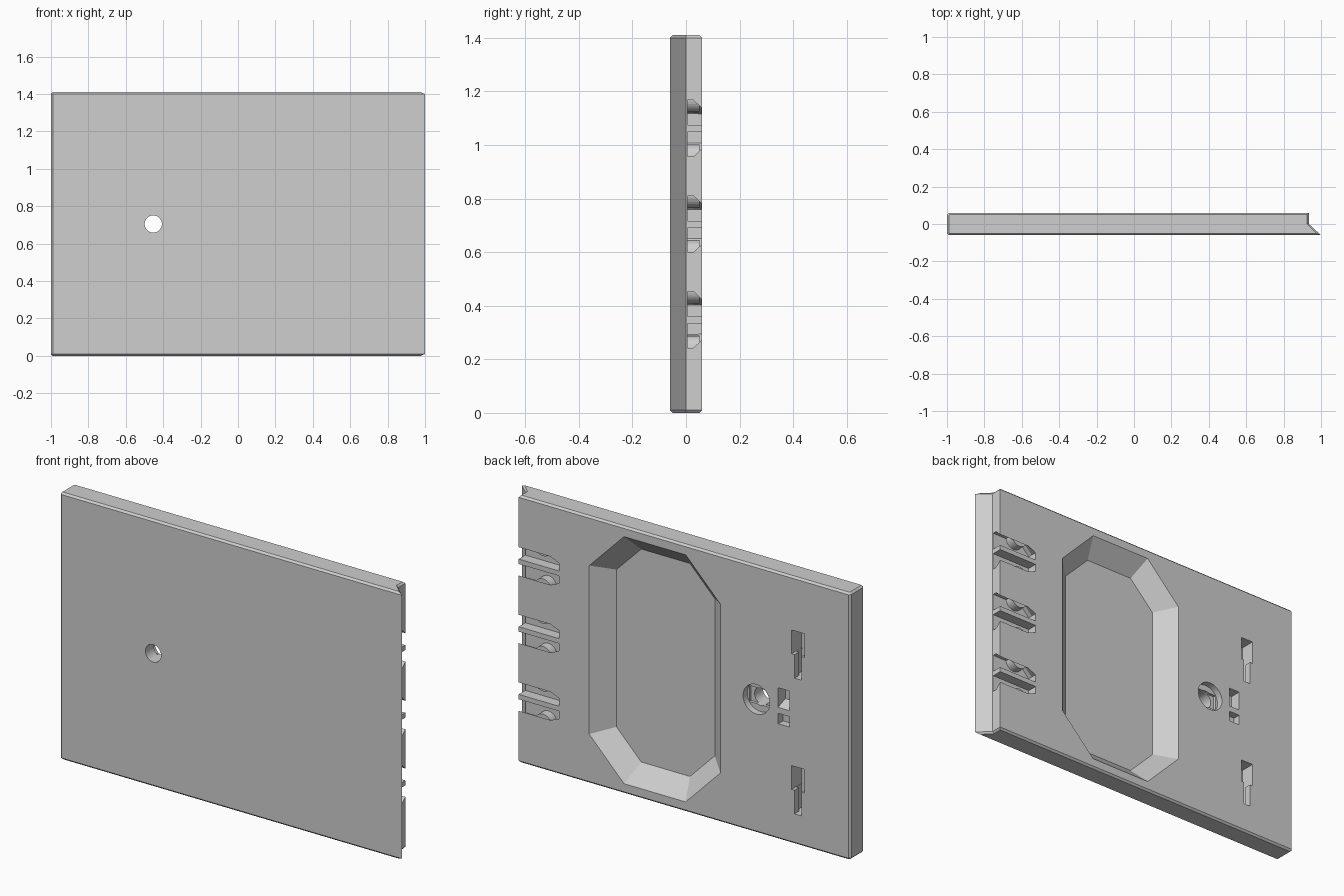
import bpy, bmesh, math

old = bpy.data.objects.get("Cube")
if old:
    bpy.data.objects.remove(old)

grey = bpy.data.materials.new("light_grey")
grey.use_nodes = True
colour = (0.62, 0.62, 0.62, 1)
grey.diffuse_color = colour
grey.node_tree.nodes["Principled BSDF"].inputs["Base Color"].default_value = colour


def loft(name, rings):
    """Skin a closed solid through rings of equal point count."""
    bm = bmesh.new()
    loops = [[bm.verts.new(p) for p in ring] for ring in rings]
    n = len(loops[0])
    for a, b in zip(loops, loops[1:]):
        for i in range(n):
            j = (i + 1) % n
            bm.faces.new((a[i], a[j], b[j], b[i]))
    bm.faces.new(loops[0])
    bm.faces.new(loops[-1])
    bmesh.ops.recalc_face_normals(bm, faces=bm.faces)
    mesh = bpy.data.meshes.new(name)
    bm.to_mesh(mesh)
    bm.free()
    mesh.materials.append(grey)
    obj = bpy.data.objects.new(name, mesh)
    bpy.context.collection.objects.link(obj)
    return obj


def box(name, x, y, z):
    return loft(name, [[(x[0], v, z[0]), (x[1], v, z[0]), (x[1], v, z[1]), (x[0], v, z[1])] for v in y])


def disc(name, x, z, r, y, sides=32):
    angles = [2 * math.pi * i / sides for i in range(sides)]
    return loft(name, [[(x + r * math.cos(a), v, z + r * math.sin(a)) for a in angles] for v in y])


def cut(target, cutter):
    cutter.hide_render = True
    mod = target.modifiers.new("cut", "BOOLEAN")
    mod.operation = "DIFFERENCE"
    mod.solver = "EXACT"
    mod.object = cutter
    bpy.context.view_layer.objects.active = target
    bpy.ops.object.modifier_apply(modifier=mod.name)
    bpy.data.objects.remove(cutter)


MID, BACK, OUT = 0.705, 0.06, 0.09

# Chamfered panel with the angled lip along its left edge
full = [(-0.99, -0.06), (1, -0.06), (0.935, 0), (0.935, BACK), (-0.99, BACK), (-1, 0.05), (-1, -0.05)]
inset = [(-0.985, -0.05), (0.976, -0.05), (0.926, 0), (0.926, 0.05), (-0.985, 0.05), (-0.99, 0.045), (-0.99, -0.045)]
panel = loft("panel", [[(x, y, z) for x, y in ring] for ring, z in
                       ((inset, 0), (full, 0.01), (full, 1.4), (inset, 1.41))])


# Large octagonal pocket with sloping walls
def octagon(y, w, h, cw, ch):
    pts = [(w, -ch), (w, ch), (cw, h), (-cw, h), (-w, ch), (-w, -ch), (-cw, -h), (cw, -h)]
    return [(0.14 + x, y, MID + z) for x, z in pts]


rim = (0.383, 0.652, 0.18, 0.445)
cut(panel, loft("pocket", [octagon(-0.03, 0.287, 0.562, 0.142, 0.415),
                           octagon(BACK, *rim), octagon(OUT, *rim)]))

# Screw hole, counterbore and bridging slot
cut(panel, disc("bore", -0.453, MID, 0.046, (-0.1, OUT)))
cut(panel, disc("counterbore", -0.453, MID, 0.078, (0.025, OUT)))
cut(panel, box("bridge", (-0.518, -0.388), (0.01, 0.04), (MID - 0.042, MID + 0.042)))

# Small double recess beside the hole
cut(panel, loft("ramp_recess", [[(x, 0.0, 0.72), (x, OUT, 0.685), (x, OUT, 0.8), (x, 0.0, 0.8)]
                                for x in (-0.645, -0.58)]))
cut(panel, box("lower_recess", (-0.645, -0.58), (0.02, OUT), (0.61, 0.665)))

# Keyhole hangers: wide mouth, narrow neck, wider cavity behind the neck
for side in (-1, 1):
    z = MID + side * 0.358
    z -= 0.062
    cut(panel, box("mouth", (-0.733, -0.659), (-0.02, OUT), (z, z + 0.125)))
    cut(panel, box("neck", (-0.716, -0.676), (-0.01, OUT), (z - 0.125, z + 0.01)))
    cut(panel, box("cavity", (-0.732, -0.66), (-0.019, 0.025), (z - 0.125, z + 0.02)))


# Three undercut side slots with a centre rib and rounded catches
def slot_section(x, inner, mouth, z):
    half = [(0.005, inner), (0.028, inner), (BACK, mouth), (OUT, mouth)]
    pts = half + [(y, -h) for y, h in reversed(half)]
    return [(x, y, z + h) for y, h in pts]


for i, name in enumerate(("lower", "middle", "upper")):
    z = MID + (i - 1) * 0.357
    cut(panel, loft("slot", [slot_section(0.7, 0.055, 0.054, z),
                             slot_section(0.75, 0.105, 0.075, z),
                             slot_section(1.1, 0.105, 0.075, z)]))
    box(name + "_slot_rib", (0.699, 0.935), (0.0, BACK), (z - 0.014, z + 0.012))
    for side, tag in ((-1, "bottom"), (1, "top")):
        disc(name + "_slot_catch_" + tag, 0.8, z + side * 0.11, 0.05, (0.0, 0.05))
